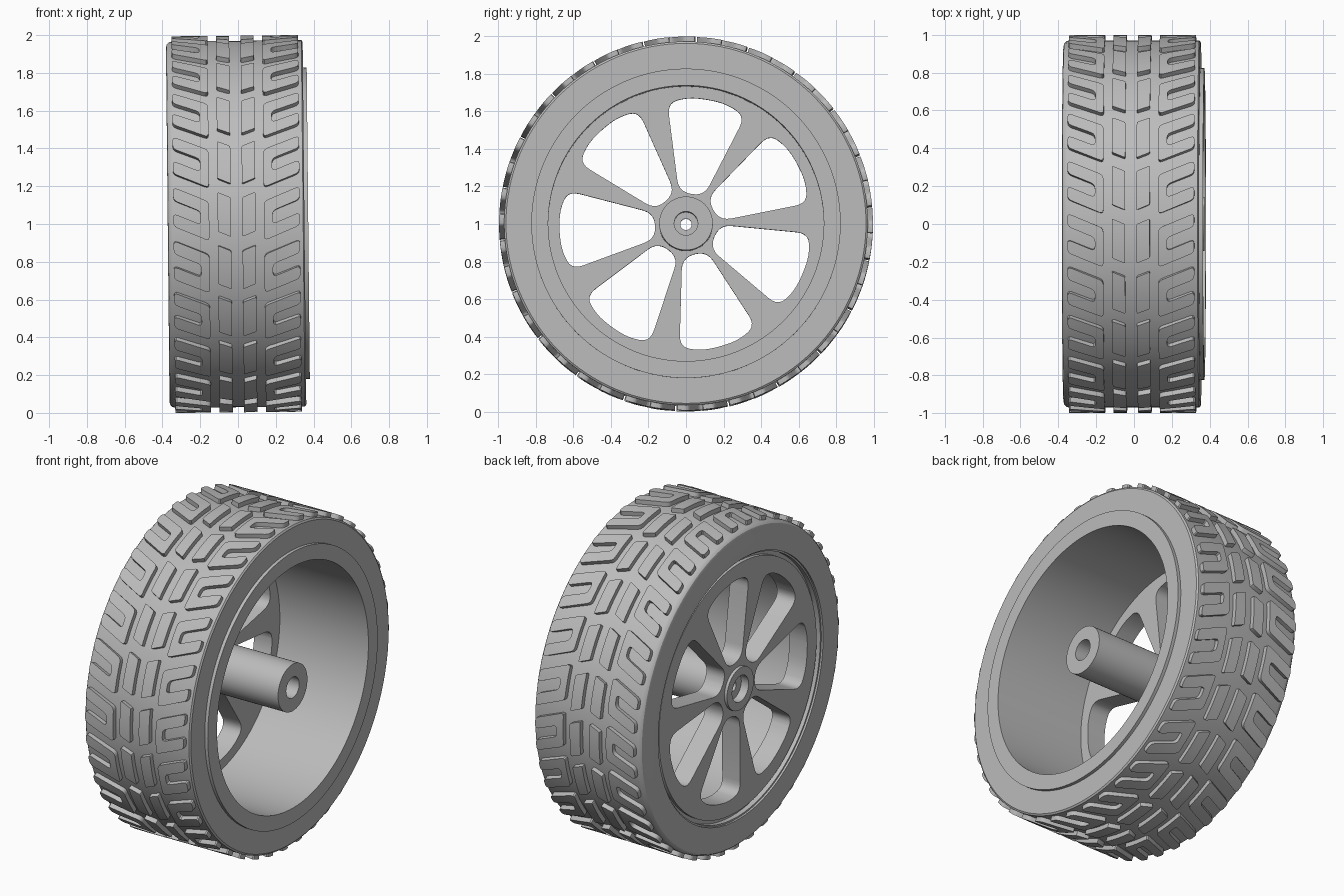
import bpy, bmesh
from math import sin, cos, pi, radians
from mathutils import Matrix, Vector

cube = bpy.data.objects.get("Cube")
if cube:
    bpy.data.objects.remove(cube, do_unlink=True)

grey = bpy.data.materials.new("plain_grey")
grey.use_nodes = True
grey.diffuse_color = (0.5, 0.5, 0.5, 1)
grey.node_tree.nodes["Principled BSDF"].inputs["Base Color"].default_value = (0.5, 0.5, 0.5, 1)

# The wheel spins about x and leans very slightly
PLACE = Matrix.Translation((0, 0, 1)) @ Matrix.Rotation(-0.01, 4, 'Y')


def finish(name, bm):
    """Turn a bmesh into a placed, shaded object."""
    bmesh.ops.remove_doubles(bm, verts=bm.verts, dist=1e-5)
    bmesh.ops.recalc_face_normals(bm, faces=bm.faces)
    mesh = bpy.data.meshes.new(name)
    bm.to_mesh(mesh)
    bm.free()
    mesh.materials.clear()
    mesh.materials.append(grey)
    obj = bpy.data.objects.new(name, mesh)
    bpy.context.collection.objects.link(obj)
    obj.matrix_world = PLACE
    bpy.ops.object.select_all(action='DESELECT')
    obj.select_set(True)
    bpy.context.view_layer.objects.active = obj
    bpy.ops.object.shade_smooth_by_angle(angle=radians(30))
    return obj


def lathe(name, profile, steps):
    """Spin a closed (x, radius) profile about the x axis."""
    bm = bmesh.new()
    rings = []
    for i in range(steps):
        a = 2 * pi * i / steps
        rings.append([bm.verts.new((x, r * cos(a), r * sin(a))) for x, r in profile])
    n = len(profile)
    for i in range(steps):
        a, b = rings[i], rings[(i + 1) % steps]
        for j in range(n):
            k = (j + 1) % n
            bm.faces.new((a[j], a[k], b[k], b[j]))
    return finish(name, bm)


def rounded(points, cut, steps=5):
    """Round every corner of a polygon."""
    pts = [Vector(p) for p in points]
    out = []
    for i, p in enumerate(pts):
        ends = []
        for q in (pts[i - 1], pts[(i + 1) % len(pts)]):
            d = q - p
            ends.append(p + d.normalized() * min(cut, 0.48 * d.length))
        for k in range(steps + 1):
            t = k / steps
            out.append(ends[0] * (1 - t) ** 2 + p * 2 * t * (1 - t) + ends[1] * t * t)
    return out


def circle(r, steps=96):
    return [Vector((r * cos(2 * pi * i / steps), r * sin(2 * pi * i / steps))) for i in range(steps)]


# Tyre carcass
lathe("tyre", [(0.352, 0.80), (0.352, 0.96), (0.345, 0.97), (-0.34, 0.97),
               (-0.357, 0.965), (-0.368, 0.954), (-0.372, 0.938), (-0.372, 0.80)], 128)

# Rim barrel with flange on the open side and a groove on the spoked side
lathe("rim_barrel", [(0.372, 0.735), (0.372, 0.825), (0.34, 0.825), (0.34, 0.81),
                     (-0.36, 0.81), (-0.36, 0.79), (-0.33, 0.79), (-0.33, 0.735)], 128)

# Hub tube with a stepped bore
lathe("hub", [(0.372, 0.063), (0.372, 0.143), (-0.34, 0.143), (-0.34, 0.13), (-0.37, 0.13),
              (-0.37, 0.08), (-0.32, 0.08), (-0.32, 0.03), (-0.2, 0.03), (-0.2, 0.063)], 48)


# Spoke disc: filled outline with seven windows
SPOKES, FACE_OUT, FACE_IN = 7, -0.352, -0.23
side = [(0.165, 0.068), (0.62, 0.21), (0.668, 0.11)]
window = rounded(side + [(0.677, 0)] + [(u, -v) for u, v in reversed(side)], 0.065)
curve = bpy.data.curves.new("spoke_outline", 'CURVE')
curve.dimensions = '2D'
curve.fill_mode = 'BOTH'
curve.extrude = (FACE_IN - FACE_OUT) / 2
outlines = [circle(0.765), circle(0.11, 32)]
for i in range(SPOKES):
    turn = Matrix.Rotation(radians(80) + 2 * pi * i / SPOKES, 2)
    outlines.append([turn @ p for p in window])
for pts in outlines:
    spline = curve.splines.new('POLY')
    spline.points.add(len(pts) - 1)
    for sp, p in zip(spline.points, pts):
        sp.co = (p.x, p.y, 0, 1)
    spline.use_cyclic_u = True
helper = bpy.data.objects.new("spoke_outline", curve)
bpy.context.collection.objects.link(helper)
bpy.context.view_layer.update()
mesh = bpy.data.meshes.new_from_object(helper.evaluated_get(bpy.context.evaluated_depsgraph_get()))
bm = bmesh.new()
bm.from_mesh(mesh)
bpy.data.objects.remove(helper, do_unlink=True)
bpy.data.meshes.remove(mesh)
for v in bm.verts:
    y, z, x = v.co
    v.co = (x + (FACE_IN + FACE_OUT) / 2, y, z)
finish("spoke_disc", bm)


# Tread: outer U blocks and inner bars, in (distance from centre line, arc) space
PITCHES, SLANT, TOP, ROOT = 22, 0.42, 0.997, 0.96
u_block = rounded([(0.335, 0), (0.145, 0), (0.145, -0.21), (0.335, -0.21),
                   (0.335, -0.14), (0.19, -0.14), (0.19, -0.07), (0.335, -0.07)], 0.022, 3)
bar = rounded([(0.1, 0.07), (0.03, 0.07), (0.03, -0.14), (0.1, -0.14)], 0.008, 2)

# One flat pitch of blocks
bm = bmesh.new()
for sign in (-1, 1):
    for shape in (u_block, bar):
        base = [bm.verts.new((sign * t - 0.007, s + 0.2 - SLANT * (0.335 - t), ROOT))
                for t, s in shape]
        face = bm.faces.new(base)
        ext = bmesh.ops.extrude_face_region(bm, geom=[face])
        for v in ext["geom"]:
            if isinstance(v, bmesh.types.BMVert):
                v.co.z = TOP
bmesh.ops.recalc_face_normals(bm, faces=bm.faces)
bmesh.ops.triangulate(bm, faces=bm.faces)
for i in range(-4, 6):
    bmesh.ops.bisect_plane(bm, geom=bm.verts[:] + bm.edges[:] + bm.faces[:],
                           plane_co=(0, i * 0.05, 0), plane_no=(0, 1, 0))

# Wrap the pitch round the tyre and repeat it
for v in bm.verts:
    x, s, r = v.co
    v.co = (x, -r * cos(s), r * sin(s))
first = bm.verts[:] + bm.edges[:] + bm.faces[:]
for i in range(1, PITCHES):
    copy = bmesh.ops.duplicate(bm, geom=first)
    bmesh.ops.rotate(bm, cent=(0, 0, 0), matrix=Matrix.Rotation(2 * pi * i / PITCHES, 3, 'X'),
                     verts=[g for g in copy["geom"] if isinstance(g, bmesh.types.BMVert)])
finish("tread_blocks", bm)
